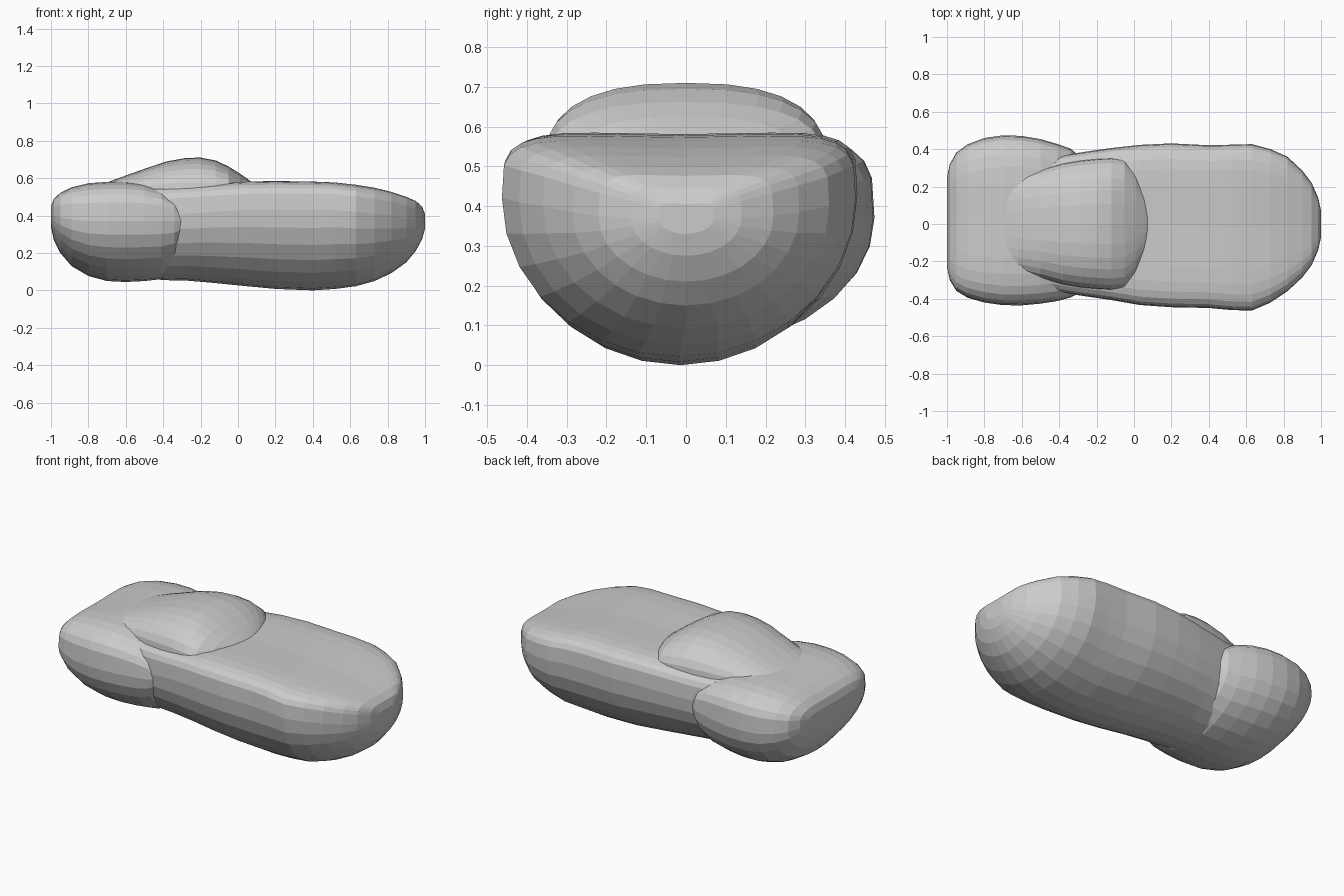
import bpy, bmesh, math


def spow(v, e):
    return math.copysign(abs(v) ** e, v)


def loft(name, stations, n=28, e=0.45, dip=0.0):
    """Skin rings given as (x, bottom, widest height, top, half width, y centre)."""
    bm = bmesh.new()
    rings = []
    for x, zb, zm, zt, w, yc in stations:
        ring = []
        for i in range(n):
            a = 2 * math.pi * i / n
            c, s = math.cos(a), math.sin(a)
            if s >= 0:
                # squarish upper half with an optional hollow along the middle
                u = spow(c, e)
                y, z = w * u, zm + (zt - zm) * spow(s, e)
                if s > 0.3:
                    z -= dip * (1 - u * u) * min(1, w / 0.35)
            else:
                y, z = w * c, zm + (zm - zb) * s
            ring.append(bm.verts.new((x, yc + y, z)))
        rings.append(ring)
    for a, b in zip(rings, rings[1:]):
        for i in range(n):
            j = (i + 1) % n
            bm.faces.new((a[i], a[j], b[j], b[i]))
    bm.faces.new(rings[0])
    bm.faces.new(rings[-1][::-1])
    bmesh.ops.recalc_face_normals(bm, faces=bm.faces)
    me = bpy.data.meshes.new(name)
    bm.to_mesh(me)
    bm.free()
    ob = bpy.data.objects.new(name, me)
    bpy.context.collection.objects.link(ob)
    return ob


# Main hull, from under the tail to the nose
loft("main_body", [
    (-0.85, 0.20, 0.40, 0.54, 0.28, 0),
    (-0.60, 0.08, 0.40, 0.57, 0.33, 0),
    (-0.40, 0.055, 0.40, 0.575, 0.365, 0),
    (-0.27, 0.052, 0.41, 0.58, 0.385, 0),
    (-0.13, 0.04, 0.42, 0.59, 0.405, 0),
    (0.03, 0.024, 0.43, 0.60, 0.428, -0.005),
    (0.20, 0.008, 0.43, 0.603, 0.438, -0.007),
    (0.40, 0.0, 0.43, 0.60, 0.435, -0.014),
    (0.52, 0.008, 0.43, 0.595, 0.442, -0.018),
    (0.63, 0.022, 0.42, 0.583, 0.445, -0.018),
    (0.73, 0.050, 0.41, 0.567, 0.41, -0.01),
    (0.82, 0.092, 0.40, 0.545, 0.36, 0),
    (0.90, 0.150, 0.385, 0.515, 0.285, 0),
    (0.95, 0.210, 0.375, 0.49, 0.22, 0),
    (0.985, 0.275, 0.37, 0.455, 0.14, 0),
    (1.0, 0.33, 0.37, 0.41, 0.07, 0),
], dip=0.022)

# Bulging tail with both rear fenders
loft("rear_fenders", [
    (-1.0, 0.34, 0.41, 0.46, 0.24, 0.01),
    (-0.985, 0.27, 0.40, 0.505, 0.31, 0.01),
    (-0.95, 0.20, 0.39, 0.54, 0.37, 0.012),
    (-0.89, 0.13, 0.38, 0.57, 0.41, 0.016),
    (-0.80, 0.077, 0.37, 0.592, 0.44, 0.02),
    (-0.70, 0.050, 0.37, 0.60, 0.454, 0.02),
    (-0.60, 0.045, 0.37, 0.60, 0.453, 0.018),
    (-0.50, 0.050, 0.37, 0.588, 0.44, 0.014),
    (-0.41, 0.060, 0.37, 0.56, 0.42, 0.008),
    (-0.34, 0.095, 0.37, 0.515, 0.398, 0.005),
    (-0.305, 0.17, 0.37, 0.46, 0.375, 0),
    (-0.29, 0.25, 0.37, 0.41, 0.33, 0),
], e=0.55, dip=0.02)

# Rounded cabin, fading into the rear deck
loft("cabin", [
    (-0.72, 0.48, 0.52, 0.57, 0.22, 0),
    (-0.62, 0.46, 0.52, 0.607, 0.26, 0),
    (-0.50, 0.45, 0.52, 0.65, 0.29, 0),
    (-0.38, 0.45, 0.52, 0.69, 0.325, 0),
    (-0.28, 0.45, 0.52, 0.708, 0.342, 0),
    (-0.20, 0.45, 0.52, 0.71, 0.35, 0),
    (-0.12, 0.45, 0.52, 0.695, 0.355, 0),
    (-0.05, 0.45, 0.52, 0.662, 0.345, 0),
    (0.01, 0.47, 0.52, 0.625, 0.28, 0),
    (0.055, 0.48, 0.52, 0.593, 0.19, 0),
    (0.085, 0.49, 0.52, 0.57, 0.08, 0),
], e=0.8)
